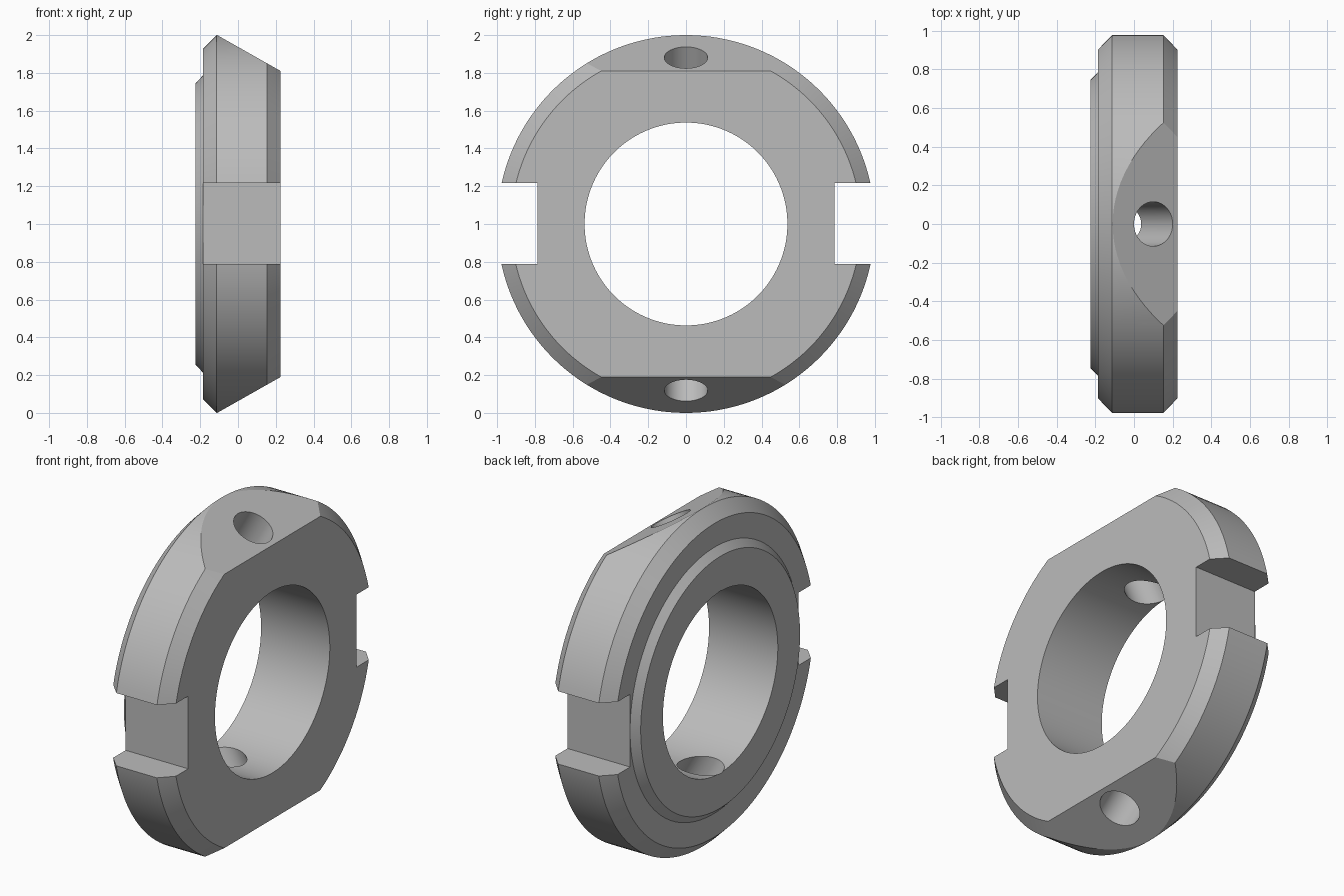
import bpy
import bmesh
from math import cos, sin, pi, radians
from mathutils import Matrix, Vector

cube = bpy.data.objects.get("Cube")
if cube:
    bpy.data.objects.remove(cube, do_unlink=True)

SEGMENTS = 144
CENTER = Vector((0, 0, 1))
SLOPE = radians(29.5)

steel = bpy.data.materials.new("Grey steel")
steel.use_nodes = True
grey = (0.5, 0.5, 0.5, 1)
steel.diffuse_color = grey
steel.node_tree.nodes["Principled BSDF"].inputs["Base Color"].default_value = grey


def make_object(name, bm):
    bmesh.ops.recalc_face_normals(bm, faces=bm.faces)
    mesh = bpy.data.meshes.new(name)
    bm.to_mesh(mesh)
    bm.free()
    mesh.materials.append(steel)
    obj = bpy.data.objects.new(name, mesh)
    bpy.context.collection.objects.link(obj)
    return obj


def lathe(name, profile):
    """Closed (x, radius) profile turned around the x axis."""
    bm = bmesh.new()
    rings = []
    for i in range(SEGMENTS):
        a = 2 * pi * i / SEGMENTS
        rings.append([bm.verts.new(CENTER + Vector((x, r * sin(a), r * cos(a))))
                      for x, r in profile])
    n = len(profile)
    for i in range(SEGMENTS):
        a, b = rings[i], rings[(i + 1) % SEGMENTS]
        for j in range(n):
            k = (j + 1) % n
            bm.faces.new((a[j], a[k], b[k], b[j]))
    return make_object(name, bm)


def box(name, size, matrix):
    bm = bmesh.new()
    bmesh.ops.create_cube(bm, size=1, matrix=matrix @ Matrix.Diagonal((*size, 1)))
    return make_object(name, bm)


def rod(name, radius, depth, matrix):
    bm = bmesh.new()
    bmesh.ops.create_cone(bm, cap_ends=True, segments=64, radius1=radius,
                          radius2=radius, depth=depth, matrix=matrix)
    return make_object(name, bm)


def cut(target, cutter):
    bpy.context.view_layer.objects.active = target
    mod = target.modifiers.new("Cut", 'BOOLEAN')
    mod.operation = 'DIFFERENCE'
    mod.solver = 'EXACT'
    mod.object = cutter
    bpy.ops.object.modifier_apply(modifier=mod.name)
    bpy.data.objects.remove(cutter, do_unlink=True)


# Turned ring: bore, raised boss on one face, chamfered rim
ring = lathe("slotted_lock_ring", [
    (-0.225, 0.537), (-0.225, 0.745), (-0.185, 0.787), (-0.185, 0.928),
    (-0.113, 1.0), (0.153, 1.0), (0.225, 0.926), (0.225, 0.537)])

# Wrench slots on both sides
for side in (-1, 1):
    cut(ring, box("slot_cutter", (1, 0.4, 0.43),
                  Matrix.Translation(CENTER + Vector((0, side * 0.987, 0.003)))))

# Sloped flats with angled screw holes, above and below
for flip in (0, pi):
    base = Matrix.Translation(CENTER) @ Matrix.Rotation(flip, 4, 'X')
    tilt = base @ Matrix.Translation((0.1, 0, 0.881)) @ Matrix.Rotation(SLOPE, 4, 'Y')
    cut(ring, box("flat_cutter", (2, 2, 0.5), tilt @ Matrix.Translation((0, 0, 0.25))))
    cut(ring, rod("hole_cutter", 0.115, 1.0, tilt @ Matrix.Translation((0, 0, -0.3))))

# Smooth turned surfaces, crisp machined edges
bpy.ops.object.select_all(action='DESELECT')
ring.select_set(True)
bpy.context.view_layer.objects.active = ring
bpy.ops.object.shade_smooth_by_angle(angle=radians(18))
